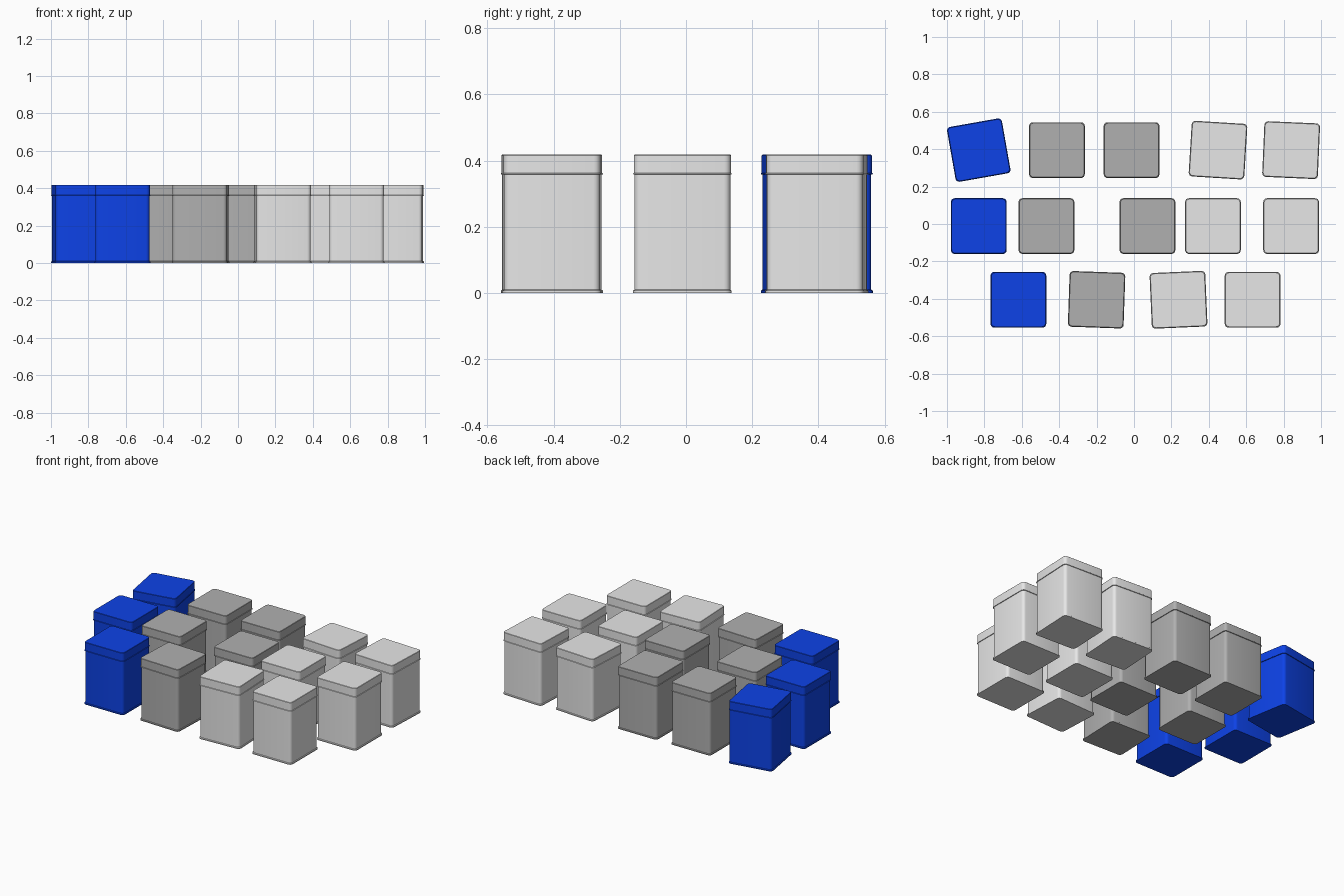
import bpy, bmesh, math

cube = bpy.data.objects.get("Cube")
if cube:
    bpy.data.objects.remove(cube, do_unlink=True)


def material(name, rgb):
    m = bpy.data.materials.new(name)
    m.use_nodes = True
    m.diffuse_color = (*rgb, 1)
    m.node_tree.nodes["Principled BSDF"].inputs["Base Color"].default_value = (*rgb, 1)
    return m


def rounded_square(half, radius=0.02, steps=4):
    """Corner points of a square with rounded corners, counter-clockwise."""
    points = []
    for corner in range(4):
        mid = math.radians(45 + 90 * corner)
        reach = (half - radius) * math.sqrt(2)
        for i in range(steps + 1):
            a = math.radians(90 * corner + 90 * i / steps)
            points.append((reach * math.cos(mid) + radius * math.cos(a),
                           reach * math.sin(mid) + radius * math.sin(a)))
    return points


def loft(name, sections, mat):
    """Closed shell through rounded squares given as (half width, height)."""
    bm = bmesh.new()
    rings = [[bm.verts.new((x, y, z)) for x, y in rounded_square(half)]
             for half, z in sections]
    n = len(rings[0])
    for low, high in zip(rings, rings[1:]):
        for i in range(n):
            j = (i + 1) % n
            bm.faces.new((low[i], low[j], high[j], high[i]))
    bm.faces.new(rings[0][::-1])
    bm.faces.new(rings[-1])
    mesh = bpy.data.meshes.new(name)
    bm.to_mesh(mesh)
    bm.free()
    mesh.materials.append(mat)
    return mesh


def place(name, mesh, x, y, turn):
    ob = bpy.data.objects.new(name, mesh)
    ob.location = (x, y, 0)
    ob.rotation_euler.z = math.radians(turn)
    bpy.context.collection.objects.link(ob)
    return ob


# Profiles: body with a base rim, lid with a rolled lip
BODY = [(0.149, 0), (0.149, 0.007), (0.145, 0.010), (0.145, 0.359)]
LID = [(0.145, 0.358), (0.149, 0.359), (0.149, 0.361), (0.1465, 0.363),
       (0.1465, 0.416), (0.1445, 0.418)]

colours = {
    "blue": (0.004, 0.055, 0.8),
    "dark_grey": (0.435, 0.435, 0.435),
    "light_grey": (0.8, 0.8, 0.8),
}

# Rows of tins: row depth, then (colour, x, turn in degrees)
B, D, L = colours
rows = {
    "back": (0.395, [(B, -0.83, 10), (D, -0.412, 0), (D, -0.013, 0),
                     (L, 0.449, -3.5), (L, 0.84, -2.5)]),
    "middle": (-0.011, [(B, -0.83, 0), (D, -0.468, 0), (D, 0.072, 0),
                        (L, 0.422, 0), (L, 0.84, 0)]),
    "front": (-0.405, [(B, -0.618, 0), (D, -0.2, -2), (L, 0.238, 2.5),
                       (L, 0.634, 0)]),
}

meshes = {}
for colour, rgb in colours.items():
    mat = material(colour, rgb)
    meshes[colour] = (loft(colour + "_tin_body", BODY, mat),
                      loft(colour + "_tin_lid", LID, mat))

tins = []
for row, (y, items) in rows.items():
    for number, (colour, x, turn) in enumerate(items, 1):
        for part, mesh in zip(("body", "lid"), meshes[colour]):
            tins.append(place(f"{row}_tin_{number}_{part}", mesh, x, y, turn))

# Smooth corners, crisp rims
bpy.ops.object.select_all(action="DESELECT")
for ob in tins:
    ob.select_set(True)
bpy.context.view_layer.objects.active = tins[0]
bpy.ops.object.shade_smooth_by_angle(angle=math.radians(30))
